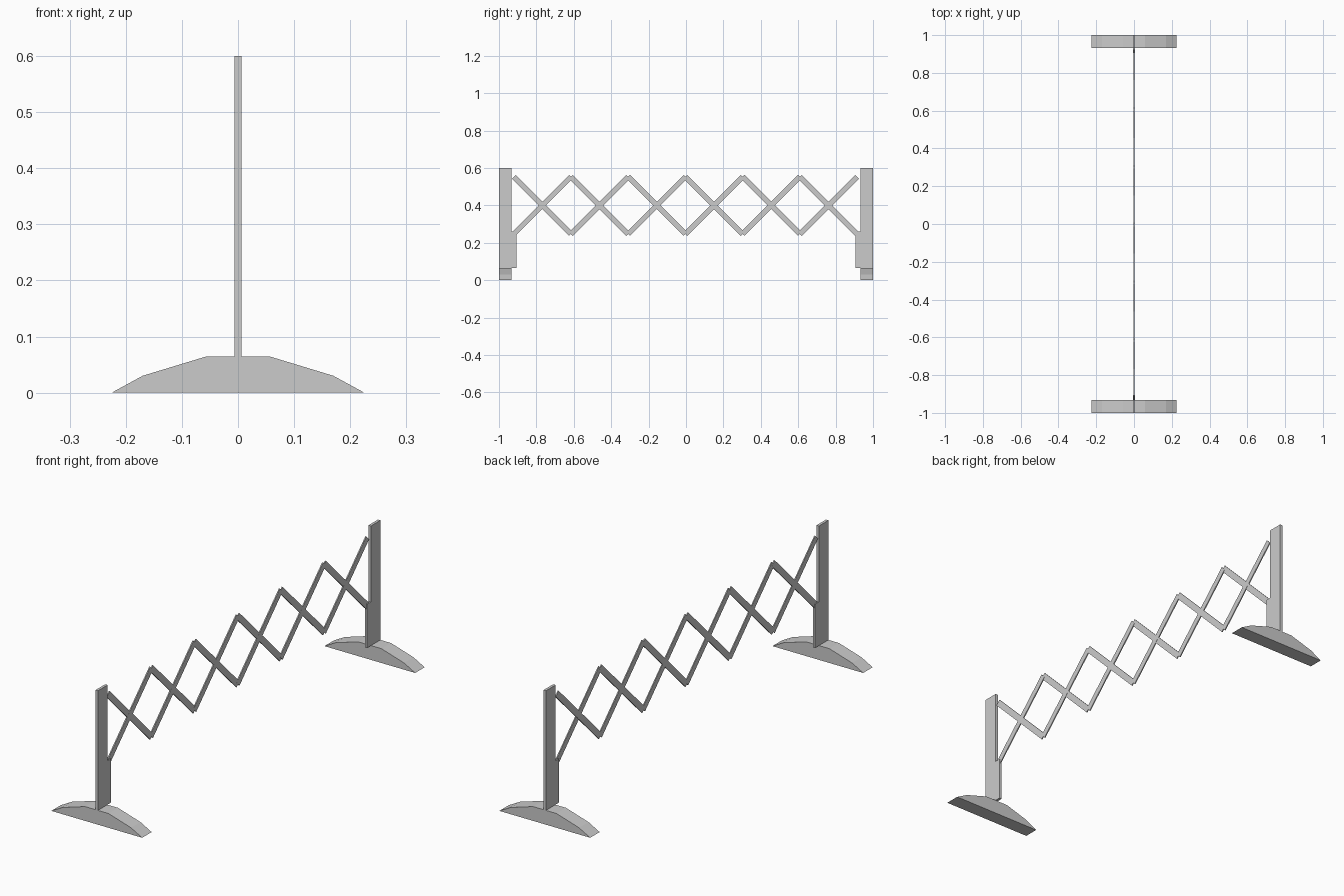
import bpy, bmesh
from mathutils import Vector

if "Cube" in bpy.data.objects:
    bpy.data.objects.remove(bpy.data.objects["Cube"])


def prism(name, pts, axis, lo, hi):
    """Extrude a flat outline: axis 'y' takes (x, z) points, axis 'x' takes (y, z)."""
    bm = bmesh.new()
    place = (lambda p, d: (p[0], d, p[1])) if axis == 'y' else (lambda p, d: (d, p[0], p[1]))
    face = bm.faces.new([bm.verts.new(place(p, lo)) for p in pts])
    ext = bmesh.ops.extrude_face_region(bm, geom=[face])
    shift = (0, hi - lo, 0) if axis == 'y' else (hi - lo, 0, 0)
    bmesh.ops.translate(bm, vec=shift,
                        verts=[v for v in ext['geom'] if isinstance(v, bmesh.types.BMVert)])
    bmesh.ops.recalc_face_normals(bm, faces=bm.faces)
    mesh = bpy.data.meshes.new(name)
    bm.to_mesh(mesh)
    bm.free()
    ob = bpy.data.objects.new(name, mesh)
    bpy.context.collection.objects.link(ob)
    return ob


def bar(name, a, b, width, thick):
    """Flat square-ended bar between two points in the y-z plane."""
    a, b = Vector(a), Vector(b)
    d = (b - a).normalized()
    n = Vector((-d.y, d.x)) * width / 2
    return prism(name, [a + n, b + n, b - n, a - n], 'x', -thick / 2, thick / 2)


# Feet and stepped posts, one at each end
foot = [(-0.225, 0), (0.225, 0), (0.17, 0.03), (0.058, 0.064),
        (-0.058, 0.064), (-0.17, 0.03)]
for side, s in (("front", -1), ("back", 1)):
    prism(side + "_foot", foot, 'y', s * 1.0, s * 0.933)
    post = [(1.0, 0.064), (0.906, 0.064), (0.906, 0.26), (0.932, 0.26),
            (0.932, 0.6), (1.0, 0.6)]
    prism(side + "_post", [(s * y, z) for y, z in post], 'x', -0.006, 0.006)

# Crossed lattice bars of the expanding barrier
half, mid = 0.153, 0.40
for i in range(6):
    y = -0.768 + 0.306 * i
    bar(f"lattice_bar_rising_{i + 1}", (y - half, mid - half), (y + half, mid + half), 0.028, 0.005)
    bar(f"lattice_bar_falling_{i + 1}", (y - half, mid + half), (y + half, mid - half), 0.028, 0.0046)
